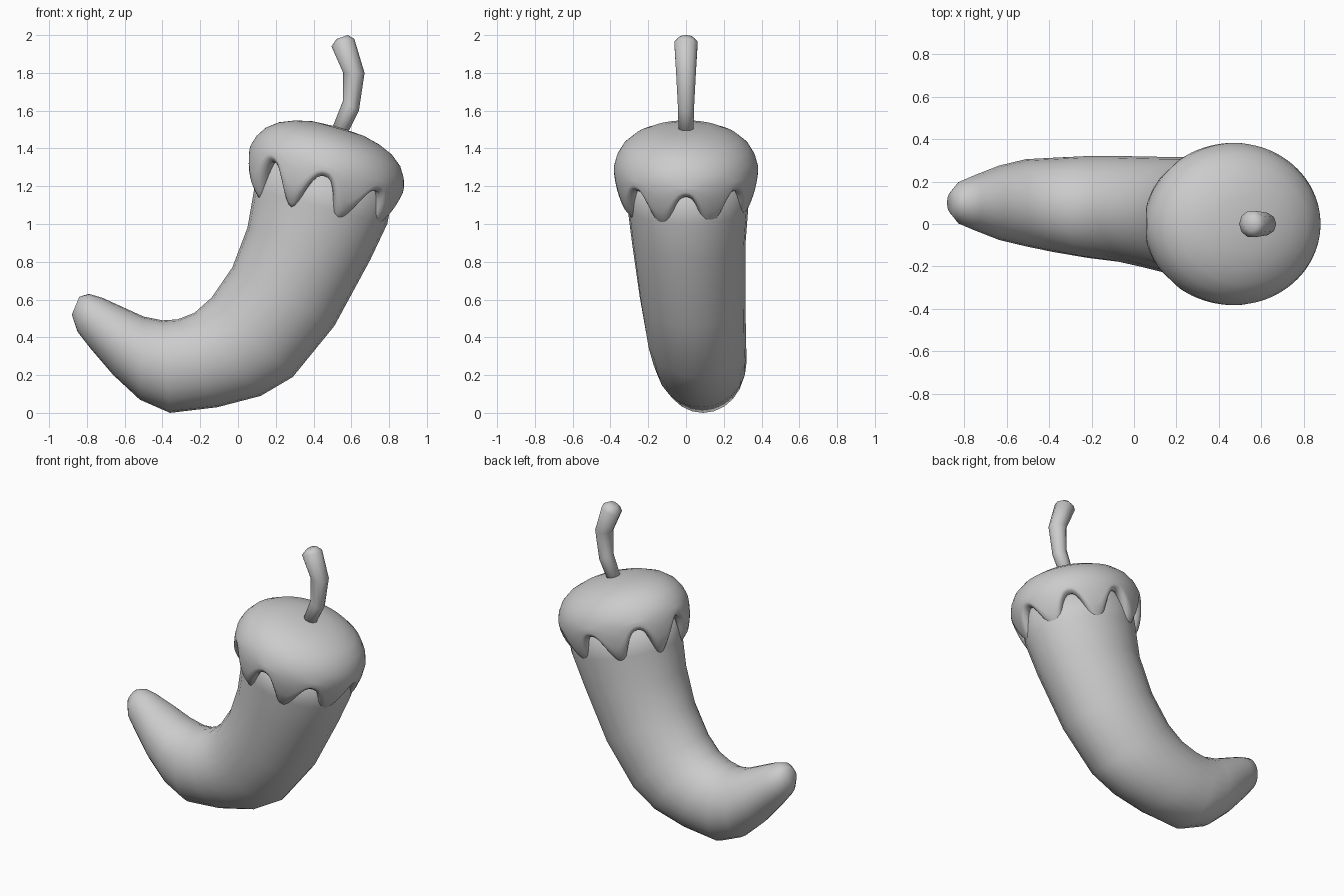
import bpy, bmesh
from math import sin, cos, pi, radians

if "Cube" in bpy.data.objects:
    bpy.data.objects.remove(bpy.data.objects["Cube"])


def make_object(name, rings):
    """Skin a list of closed rings, cap both ends, shade smooth."""
    bm = bmesh.new()
    loops = [[bm.verts.new(p) for p in ring] for ring in rings]
    n = len(loops[0])
    for a, b in zip(loops, loops[1:]):
        for i in range(n):
            j = (i + 1) % n
            bm.faces.new((a[i], a[j], b[j], b[i]))
    bm.faces.new(loops[0])
    bm.faces.new(loops[-1])
    bmesh.ops.recalc_face_normals(bm, faces=bm.faces)
    for f in bm.faces:
        f.smooth = True
    me = bpy.data.meshes.new(name)
    bm.to_mesh(me)
    bm.free()
    ob = bpy.data.objects.new(name, me)
    bpy.context.collection.objects.link(ob)
    return ob


def section(x0, z0, x1, z1, yc, ry, sides):
    """Elliptic ring spanning two silhouette points of the front view."""
    ring = []
    for i in range(sides):
        a = 2 * pi * i / sides
        t = (1 - cos(a)) / 2
        ring.append((x0 + (x1 - x0) * t, yc + ry * sin(a), z0 + (z1 - z0) * t))
    return ring


# Curved pepper body: inner point, outer point, y centre, y radius
body = [
    (0.13, 1.40, 0.83, 1.20, 0.00, 0.33),
    (0.085, 1.18, 0.79, 1.00, 0.01, 0.32),
    (0.05, 0.98, 0.70, 0.81, 0.015, 0.30),
    (-0.03, 0.77, 0.51, 0.46, 0.035, 0.28),
    (-0.14, 0.61, 0.29, 0.19, 0.055, 0.262),
    (-0.23, 0.53, 0.12, 0.09, 0.07, 0.25),
    (-0.32, 0.495, -0.11, 0.03, 0.08, 0.24),
    (-0.40, 0.49, -0.36, 0.00, 0.09, 0.222),
    (-0.50, 0.51, -0.52, 0.07, 0.10, 0.205),
    (-0.61, 0.56, -0.66, 0.20, 0.10, 0.175),
    (-0.72, 0.61, -0.78, 0.34, 0.10, 0.13),
    (-0.79, 0.63, -0.85, 0.43, 0.10, 0.10),
    (-0.84, 0.615, -0.88, 0.52, 0.10, 0.05),
]
make_object("pepper_body", [section(*s, 24) for s in body])

# Bent stem, flared at the top
stem = [
    (0.48, 1.46, 0.56, 1.44, 0, 0.04),
    (0.555, 1.65, 0.64, 1.60, 0, 0.045),
    (0.557, 1.80, 0.67, 1.80, 0, 0.055),
    (0.495, 1.94, 0.615, 1.982, 0, 0.065),
    (0.522, 1.98, 0.58, 2.00, 0, 0.035),
]
make_object("stem", [section(*s, 10) for s in stem])

# Dripping cap: tilted dome whose lower edge hangs in eight drips
TILT, CX, CZ, COLS = radians(16), 0.455, 1.24, 128


def cap_point(a, r, h):
    u, v = r * cos(a), r * 0.905 * sin(a)
    return (CX + u * cos(TILT) + h * sin(TILT), v,
            CZ - u * sin(TILT) + h * cos(TILT))


def edge_height(a):
    s = (1 + cos(8 * (a - pi / 8))) / 2
    return 0.01 - 0.205 * s ** 1.3


def wall_radius(h):
    return 0.422 - 1.1 * max(0, 0.06 - h) ** 2


angles = [2 * pi * i / COLS for i in range(COLS)]
dome = [(0.03, 0.282), (0.14, 0.276), (0.23, 0.255), (0.31, 0.222),
        (0.37, 0.175), (0.405, 0.12), (0.42, 0.07)]
rings = [[cap_point(a, r, h) for a in angles] for r, h in dome]
for t in (0.3, 0.6, 0.85):
    ring = []
    for a in angles:
        h = 0.07 + (edge_height(a) + 0.02 - 0.07) * t
        ring.append(cap_point(a, wall_radius(h), h))
    rings.append(ring)
# rounded lip: (inset, lift above the edge)
for inset, lift in ((0.006, 0.018), (0.022, 0.003), (0.045, 0.005), (0.075, 0.03)):
    rings.append([cap_point(a, wall_radius(edge_height(a)) - inset,
                            edge_height(a) + lift) for a in angles])
make_object("dripping_cap", rings)
